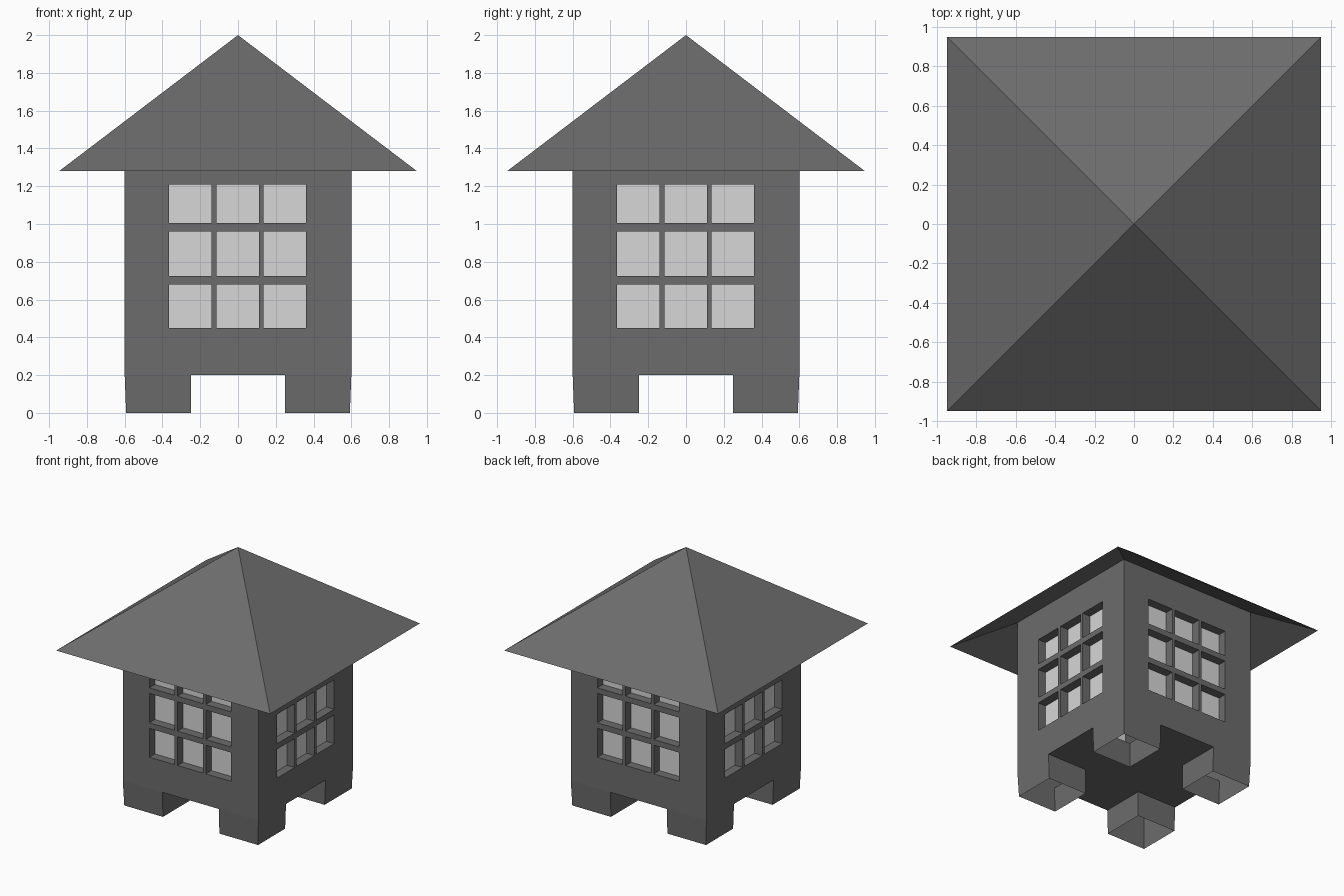
import bpy, bmesh
from math import pi
from mathutils import Matrix

if "Cube" in bpy.data.objects:
    bpy.data.objects.remove(bpy.data.objects["Cube"])

H = 0.6            # half width of the body
EAVE, R = 1.28, 0.947
TOP = 1.455        # walls run up into the hollow roof
XS = [-H, -0.365, -0.25, -0.14, -0.115, 0.115, 0.14, 0.25, 0.365, H]
COLS = [(-0.365, -0.14), (-0.115, 0.11), (0.135, 0.36)]
ROWS = [(0.45, 0.68), (0.725, 0.96), (1.005, 1.21)]
DEPTH, ARCH, ARCH_Z = 0.07, 0.25, 0.2


def material(name, v):
    m = bpy.data.materials.new(name)
    m.diffuse_color = (v, v, v, 1)
    m.use_nodes = True
    m.node_tree.nodes["Principled BSDF"].inputs["Base Color"].default_value = m.diffuse_color
    return m


dark = material("dark_grey_metal", 0.15)
pale = material("pale_glass", 0.68)


def finish(bm, name, mat):
    bmesh.ops.remove_doubles(bm, verts=bm.verts, dist=0.0005)
    me = bpy.data.meshes.new(name)
    bm.to_mesh(me)
    bm.free()
    me.materials.append(mat)
    ob = bpy.data.objects.new(name, me)
    bpy.context.collection.objects.link(ob)
    return ob


def quad(bm, pts, flip=False):
    vs = [bm.verts.new(p) for p in pts]
    return bm.faces.new(vs[::-1] if flip else vs)


def front(bm, x0, x1, z0, z1, y=-H):
    quad(bm, [(x0, y, z0), (x1, y, z0), (x1, y, z1), (x0, y, z1)])


def reveal(bm, x0, x1, z0, z1, depth, sill=True):
    a, b = -H, -H + depth
    for x, f in ((x0, False), (x1, True)):
        quad(bm, [(x, a, z0), (x, b, z0), (x, b, z1), (x, a, z1)], f)
    for z, f in ((z0, False), (z1, True)):
        if sill or f:
            quad(bm, [(x0, a, z), (x1, a, z), (x1, b, z), (x0, b, z)], f)


def four_sides(bm):
    geom = bm.verts[:] + bm.edges[:] + bm.faces[:]
    for k in (1, 2, 3):
        d = bmesh.ops.duplicate(bm, geom=geom)["geom"]
        vs = [e for e in d if isinstance(e, bmesh.types.BMVert)]
        bmesh.ops.rotate(bm, verts=vs, cent=(0, 0, 0),
                         matrix=Matrix.Rotation(k * pi / 2, 3, 'Z'))


# Body shell: one wall with window openings and a foot arch, repeated on four sides
bm = bmesh.new()
xs = [-H] + [x for c in COLS for x in c] + [H]
zs = [ARCH_Z] + [z for r in ROWS for z in r] + [TOP]
for i in range(len(xs) - 1):
    for j in range(len(zs) - 1):
        cell = (xs[i], xs[i + 1], zs[j], zs[j + 1])
        if i % 2 and j % 2:
            reveal(bm, *cell, DEPTH)
        else:
            front(bm, *cell)
front(bm, -H, -ARCH, 0, ARCH_Z)
front(bm, ARCH, H, 0, ARCH_Z)
reveal(bm, -ARCH, ARCH, 0, ARCH_Z, H - ARCH, sill=False)
four_sides(bm)
# Centre of the floor between the hollow feet
quad(bm, [(-ARCH, -ARCH, ARCH_Z), (ARCH, -ARCH, ARCH_Z),
          (ARCH, ARCH, ARCH_Z), (-ARCH, ARCH, ARCH_Z)], True)
# Feet taper slightly towards the ground
for v in bm.verts:
    if v.co.z < 0.01:
        for a in (0, 1):
            if abs(v.co[a]) > 0.5:
                v.co[a] *= 0.987
finish(bm, "lantern_body", dark)

# Glass panes behind the window bars
bm = bmesh.new()
front(bm, COLS[0][0], COLS[-1][1], ROWS[0][0], ROWS[-1][1], -H + DEPTH)
four_sides(bm)
finish(bm, "window_panes", pale)

# Pyramid roof with a shallower hollow underside
bm = bmesh.new()
for apex, flip in ((2.0, False), (1.76, True)):
    quad(bm, [(-R, -R, EAVE), (R, -R, EAVE), (0, 0, apex)], flip)
four_sides(bm)
finish(bm, "roof", dark)
